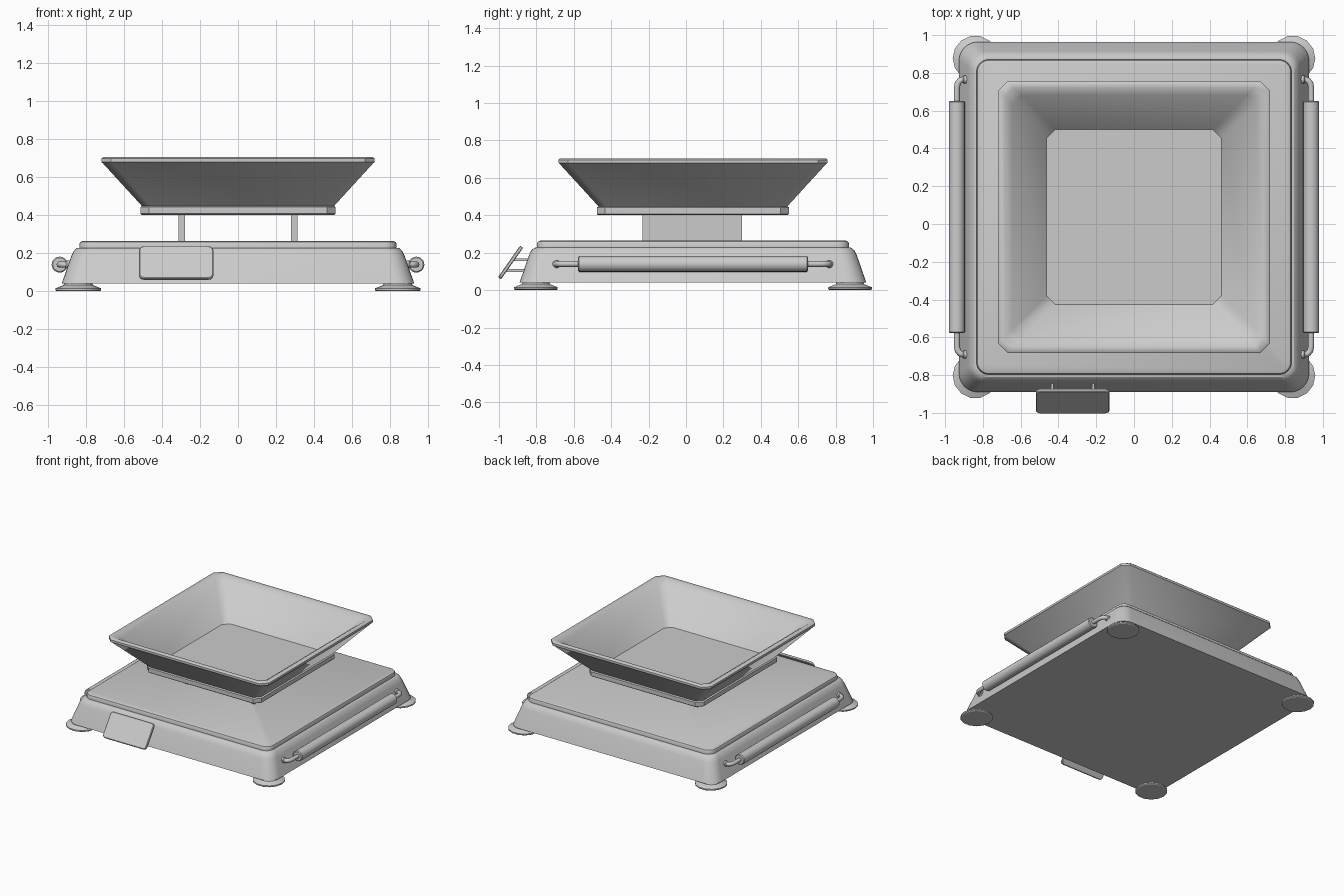
import bpy, bmesh
from math import sin, cos, pi, radians
from mathutils import Vector, Matrix

if "Cube" in bpy.data.objects:
    bpy.data.objects.remove(bpy.data.objects["Cube"])

CY = 0.037  # middle of the scale in y (the display sticks out in front)


def finish(name, bm, smooth=30):
    bmesh.ops.recalc_face_normals(bm, faces=bm.faces)
    me = bpy.data.meshes.new(name)
    bm.to_mesh(me)
    bm.free()
    ob = bpy.data.objects.new(name, me)
    bpy.context.collection.objects.link(ob)
    bpy.context.view_layer.objects.active = ob
    ob.select_set(True)
    bpy.ops.object.shade_smooth_by_angle(angle=radians(smooth))
    ob.select_set(False)
    return ob


def rounded_rect(hx, hy, r, seg):
    pts = []
    for i, (sx, sy) in enumerate([(1, 1), (-1, 1), (-1, -1), (1, -1)]):
        for k in range(seg + 1):
            a = (i + k / seg) * pi / 2
            pts.append((sx * (hx - r) + r * cos(a), sy * (hy - r) + r * sin(a)))
    return pts


def loft(name, sections, seg=6, smooth=30, mat=Matrix.Translation((0, CY, 0))):
    """Stack rounded rectangles (half x, half y, corner radius, z) into a closed solid."""
    bm = bmesh.new()
    rings = [[bm.verts.new(mat @ Vector((x, y, z))) for x, y in rounded_rect(hx, hy, r, seg)]
             for hx, hy, r, z in sections]
    for a, b in zip(rings, rings[1:]):
        n = len(a)
        for i in range(n):
            bm.faces.new((a[i], a[(i + 1) % n], b[(i + 1) % n], b[i]))
    bm.faces.new(rings[0])
    bm.faces.new(rings[-1])
    return finish(name, bm, smooth)


def box(name, size, loc):
    bm = bmesh.new()
    bmesh.ops.create_cube(bm, size=1, matrix=Matrix.Translation(loc) @ Matrix.Diagonal((*size, 1)))
    return finish(name, bm)


def lathe(name, profile, mat, n=20):
    """Revolve (radius, height) points round the local z axis."""
    bm = bmesh.new()
    rings = [[bm.verts.new(mat @ Vector((r * cos(2 * pi * i / n), r * sin(2 * pi * i / n), z)))
              for i in range(n)] for r, z in profile]
    for a, b in zip(rings, rings[1:]):
        for i in range(n):
            bm.faces.new((a[i], a[(i + 1) % n], b[(i + 1) % n], b[i]))
    bm.faces.new(rings[0])
    bm.faces.new(rings[-1])
    return finish(name, bm)


def sq(*rows):
    return [(h, h, r, z) for h, r, z in rows]


# Sloping body and the flat top plate
loft("body", sq((0.927, 0.10, 0.04), (0.877, 0.085, 0.185), (0.864, 0.08, 0.212),
                (0.848, 0.07, 0.226), (0.825, 0.06, 0.23)))
loft("top_plate", sq((0.834, 0.065, 0.225), (0.834, 0.065, 0.25), (0.829, 0.06, 0.259),
                     (0.818, 0.05, 0.264)))

# Open pan with chamfered corners: outside up, over the rim, down the inside
loft("pan", sq((0.508, 0.045, 0.402), (0.514, 0.045, 0.408), (0.514, 0.045, 0.442),
               (0.505, 0.045, 0.448), (0.71, 0.05, 0.672), (0.719, 0.05, 0.68),
               (0.719, 0.05, 0.697), (0.71, 0.05, 0.705), (0.685, 0.05, 0.702),
               (0.645, 0.05, 0.675), (0.463, 0.045, 0.442)), seg=1, smooth=40)

# Pan supports, handles and feet, mirrored left and right
for s, side in ((-1, "left"), (1, "right")):
    box(f"{side}_support_panel", (0.026, 0.43, 0.16), (s * 0.295, CY - 0.005, 0.335))
    for sy, end in ((-1, "front"), (1, "back")):
        box(f"{side}_{end}_support_post", (0.034, 0.056, 0.16),
            (s * 0.295, CY - 0.003 + sy * 0.238, 0.335))
        lathe(f"{side}_{end}_foot", [(0.112, 0), (0.12, 0.005), (0.12, 0.015), (0.078, 0.032), (0.07, 0.048)],
              Matrix.Translation((s * 0.84, CY + sy * 0.84, 0)), n=14)

    # Grip along y
    lathe(f"{side}_handle_grip", [(0.036, -0.615), (0.042, -0.609), (0.042, 0.609), (0.036, 0.615)],
          Matrix.Translation((s * 0.938, CY, 0.14)) @ Matrix.Rotation(pi / 2, 4, 'X'))

    # Bent rod from body, through the grip, back to body
    half = [(0.87, 0.728), (0.905, 0.728), (0.922, 0.722), (0.933, 0.708), (0.938, 0.685), (0.938, 0.6)]
    path = [(x, y) for x, y in half] + [(x, -y) for x, y in reversed(half)]
    cu = bpy.data.curves.new(f"{side}_handle_rod", 'CURVE')
    cu.dimensions = '3D'
    cu.bevel_depth = 0.016
    cu.bevel_resolution = 3
    cu.use_fill_caps = True
    sp = cu.splines.new('POLY')
    sp.points.add(len(path) - 1)
    for p, (x, y) in zip(sp.points, path):
        p.co = (s * x, CY + y, 0.14, 1)
    bpy.context.collection.objects.link(bpy.data.objects.new(f"{side}_handle_rod", cu))
    for sy, end in ((-1, "front"), (1, "back")):
        lathe(f"{side}_{end}_handle_collar", [(0.022, 0), (0.022, 0.03), (0.016, 0.036)],
              Matrix.Translation((s * 0.87, CY + sy * 0.728, 0.14)) @ Matrix.Rotation(s * pi / 2, 4, 'Y'), n=14)

# Tilted display plate on the front with four stand-off pins
tilt = Matrix.Translation((-0.325, -0.938, 0.148)) @ Matrix.Rotation(radians(55), 4, 'X')
loft("display_plate", [(0.19, 0.098, 0.02, -0.01), (0.195, 0.103, 0.025, -0.006),
                       (0.195, 0.103, 0.025, 0.006), (0.19, 0.098, 0.02, 0.01)], seg=4, mat=tilt)
for x, side in ((-0.432, "left"), (-0.215, "right")):
    box(f"{side}_upper_display_pin", (0.014, 0.10, 0.014), (x, -0.88, 0.163))
    box(f"{side}_lower_display_pin", (0.014, 0.12, 0.014), (x, -0.90, 0.105))
